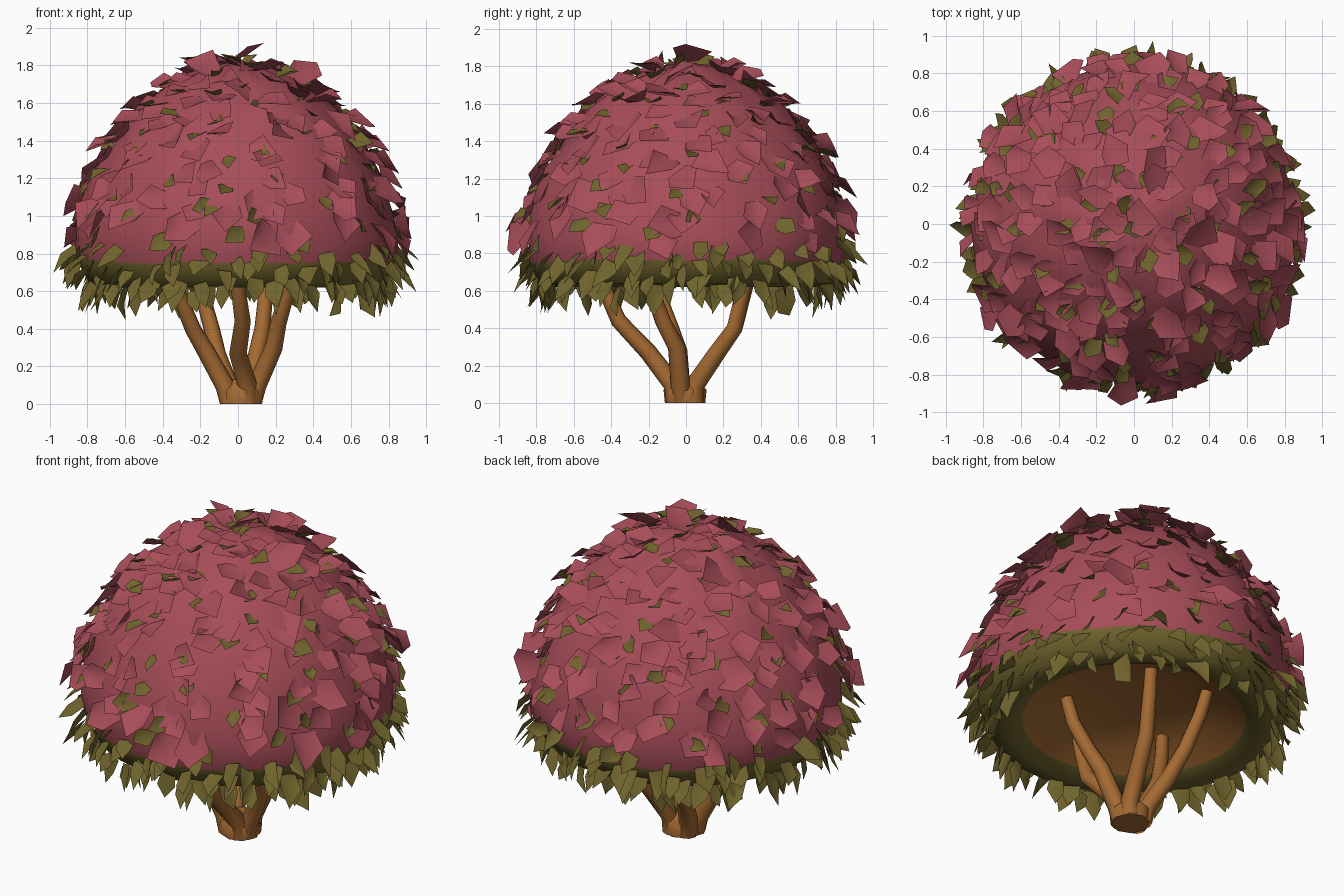
import bpy, bmesh, math, random
from mathutils import Vector

if "Cube" in bpy.data.objects:
    bpy.data.objects.remove(bpy.data.objects["Cube"])

random.seed(11)
R = random.uniform


def material(name, col):
    m = bpy.data.materials.new(name)
    m.diffuse_color = (*col, 1)
    m.use_nodes = True
    m.node_tree.nodes["Principled BSDF"].inputs["Base Color"].default_value = m.diffuse_color
    return m


PINK = material("pink leaf", (0.39, 0.075, 0.1))
OLIVE = material("olive leaf", (0.16, 0.125, 0.026))
BROWN = material("brown bark", (0.37, 0.142, 0.032))


def finish(bm, name, mats):
    me = bpy.data.meshes.new(name)
    bm.to_mesh(me)
    bm.free()
    for m in mats:
        me.materials.append(m)
    for p in me.polygons:
        p.use_smooth = True
    ob = bpy.data.objects.new(name, me)
    bpy.context.collection.objects.link(ob)
    return ob


# Crown: revolved dome, brown hollow underside, olive rim, pink top
PROFILE = [(0.30, 0.79), (0.48, 0.74), (0.61, 0.66), (0.69, 0.62), (0.79, 0.64), (0.845, 0.76),
           (0.855, 0.9), (0.825, 1.06), (0.765, 1.23), (0.67, 1.4), (0.53, 1.57),
           (0.36, 1.7), (0.18, 1.79)]
RIM = 4  # first profile index on the outside
SEG = 32
bm = bmesh.new()
rings = []
for i, (r, z) in enumerate(PROFILE):
    ring = []
    for k in range(SEG):
        a = math.tau * k / SEG
        n = R(-0.015, 0.015) if i > RIM else 0
        ring.append(bm.verts.new(((r + n) * math.cos(a), (r + n) * math.sin(a), z + n)))
    rings.append(ring)
under = bm.verts.new((0, 0, 0.82))
top = bm.verts.new((0, 0, 1.82))
for i in range(len(rings) - 1):
    for k in range(SEG):
        j = (k + 1) % SEG
        f = bm.faces.new((rings[i][k], rings[i][j], rings[i + 1][j], rings[i + 1][k]))
        f.material_index = 2 if i < 2 else (1 if i < 5 else 0)
for k in range(SEG):
    j = (k + 1) % SEG
    bm.faces.new((rings[0][j], rings[0][k], under)).material_index = 2
    bm.faces.new((rings[-1][k], rings[-1][j], top))
bmesh.ops.recalc_face_normals(bm, faces=bm.faces)
finish(bm, "crown", [PINK, OLIVE, BROWN])

# Outer curve of the dome, sampled by height for placing leaves
OUTER = PROFILE[RIM:] + [(0.0, 1.82)]


def dome_point(z, a):
    """Point, outward normal and downhill direction on the dome."""
    for (r0, z0), (r1, z1) in zip(OUTER, OUTER[1:]):
        if z <= z1:
            break
    t = (z - z0) / (z1 - z0)
    r = r0 + (r1 - r0) * t
    out = Vector((math.cos(a), math.sin(a), 0))
    down = (out * (r0 - r1) + Vector((0, 0, z0 - z1))).normalized()
    side = Vector((-math.sin(a), math.cos(a), 0))
    n = side.cross(down)
    return out * r + Vector((0, 0, z)), (n if n.dot(out + Vector((0, 0, 0.5))) > 0 else -n), down


# Cupped five-sided leaves: along, across, lift
LEAF = [(0, -0.3, 0), (0.05, 0.3, 0), (0.6, 0.52, 0.2), (1, 0.08, 0.05), (0.55, -0.52, 0.18)]
SPIKE = [(0, -0.4, 0), (0, 0.4, 0), (0.55, 0.45, 0.05), (1, 0.0, 0.0), (0.5, -0.4, 0.08)]


def add_leaf(bm, shape, p, axis, normal, length, width):
    side = axis.cross(normal).normalized()

    def at(u, v, h):
        return bm.verts.new(p + axis * u * length + side * v * width + normal * h * length)
    c = at(0.5, R(-0.1, 0.1), -0.02)
    rim = [at(u + R(-.1, .1), v + R(-.14, .14), h + R(-.08, .08)) for u, v, h in shape]
    for i in range(5):
        bm.faces.new((c, rim[i], rim[(i + 1) % 5]))


def scatter(name, mat, count, z_lo, z_hi, length, width, lift, spin):
    bm = bmesh.new()
    for i in range(count):
        # even steps in height with golden angle round give an even spread
        z = z_lo + (z_hi - z_lo) * (i + 0.5) / count + R(-0.02, 0.02)
        a = i * 2.39996 + R(-0.15, 0.15)
        p, n, d = dome_point(min(max(z, 0.65), 1.815), a)
        s = n.cross(d)
        w = R(-spin, spin)
        axis = d * math.cos(w) + s * math.sin(w)
        t = R(*lift)
        tilt_axis = (axis * math.cos(t) + n * math.sin(t)).normalized()
        tilt_n = (n * math.cos(t) - axis * math.sin(t)).normalized()
        L = R(*length)
        add_leaf(bm, LEAF, p - axis * L * 0.45 - n * 0.012, tilt_axis, tilt_n, L, L * width)
    finish(bm, name, [mat])


scatter("pink_leaves", PINK, 175, 0.86, 1.81, (0.15, 0.22), 0.85, (0.15, 0.6), 1.5)
scatter("small_olive_leaves", OLIVE, 105, 0.76, 1.82, (0.10, 0.14), 0.75, (0.3, 0.75), 1.2)

# Fringe of pointed olive leaves hanging from the rim, in rows
bm = bmesh.new()
for radius, z, count, flare in ((0.75, 0.64, 32, 0.2), (0.79, 0.68, 46, 0.45),
                                (0.83, 0.75, 44, 0.7), (0.84, 0.83, 30, 1.0)):
    for k in range(count):
        a = math.tau * (k + R(-0.45, 0.45)) / count
        out = Vector((math.cos(a), math.sin(a), 0))
        side = Vector((-out.y, out.x, 0))
        axis = (Vector((0, 0, -1)) + out * (flare + R(-.25, .25)) + side * R(-.5, .5)).normalized()
        n = (out + side * R(-.6, .6))
        n = (n - axis * n.dot(axis)).normalized()
        p = out * radius + Vector((0, 0, z + R(-0.04, 0.04)))
        add_leaf(bm, SPIKE, p, axis, n, R(0.12, 0.19), R(0.08, 0.12))
finish(bm, "rim_fringe", [OLIVE])

# Stems: five bent tapering branches from one foot
STEMS = [[(0.05, -0.05, 0.0), (0.05, -0.07, 0.1), (0.0, -0.2, 0.27), (0.025, -0.36, 0.44), (0.0, -0.44, 0.62), (0.0, -0.48, 0.77)],
         [(0.07, -0.02, 0.0), (0.10, -0.03, 0.1), (0.19, -0.05, 0.3), (0.215, -0.12, 0.43), (0.27, -0.19, 0.62), (0.31, -0.22, 0.82)],
         [(0.06, 0.04, 0.0), (0.07, 0.05, 0.1), (0.1, 0.16, 0.26), (0.13, 0.26, 0.4), (0.15, 0.31, 0.62), (0.16, 0.34, 0.82)],
         [(-0.03, 0.03, 0.0), (-0.05, 0.05, 0.1), (-0.11, 0.16, 0.26), (-0.14, 0.26, 0.4), (-0.2, 0.32, 0.62), (-0.23, 0.36, 0.8)],
         [(-0.04, -0.03, 0.0), (-0.07, -0.03, 0.1), (-0.17, -0.04, 0.28), (-0.24, -0.08, 0.4), (-0.33, -0.16, 0.62), (-0.37, -0.2, 0.8)]]


def tube(bm, pts, r0, r1, n=8):
    pts = [Vector(p) for p in pts]
    prev = None
    for i, p in enumerate(pts):
        t = (pts[min(i + 1, len(pts) - 1)] - pts[max(i - 1, 0)]).normalized()
        if i == 0:
            t = Vector((0, 0, 1))
        x = Vector((0, 1, 0)).cross(t).normalized()
        y = t.cross(x)
        r = r0 + (r1 - r0) * i / (len(pts) - 1)
        ring = [bm.verts.new(p + (x * math.cos(math.tau * k / n) + y * math.sin(math.tau * k / n)) * r)
                for k in range(n)]
        if prev:
            for k in range(n):
                bm.faces.new((prev[k], prev[(k + 1) % n], ring[(k + 1) % n], ring[k]))
        prev = ring


bm = bmesh.new()
for s in STEMS:
    tube(bm, s, 0.056, 0.034)
finish(bm, "stems", [BROWN])

# Foot joining the stems, sloping in at the top
bm = bmesh.new()
bmesh.ops.create_cone(bm, cap_ends=True, segments=8, radius1=0.108, radius2=0.115, depth=0.07)
bmesh.ops.translate(bm, verts=bm.verts, vec=(0.02, -0.005, 0.035))
lid = max(bm.faces, key=lambda f: f.calc_center_median().z)
bmesh.ops.inset_individual(bm, faces=[lid], thickness=0.06, depth=0.06)
foot = finish(bm, "stem_foot", [BROWN])
for p in foot.data.polygons:
    p.use_smooth = len(p.vertices) == 4
